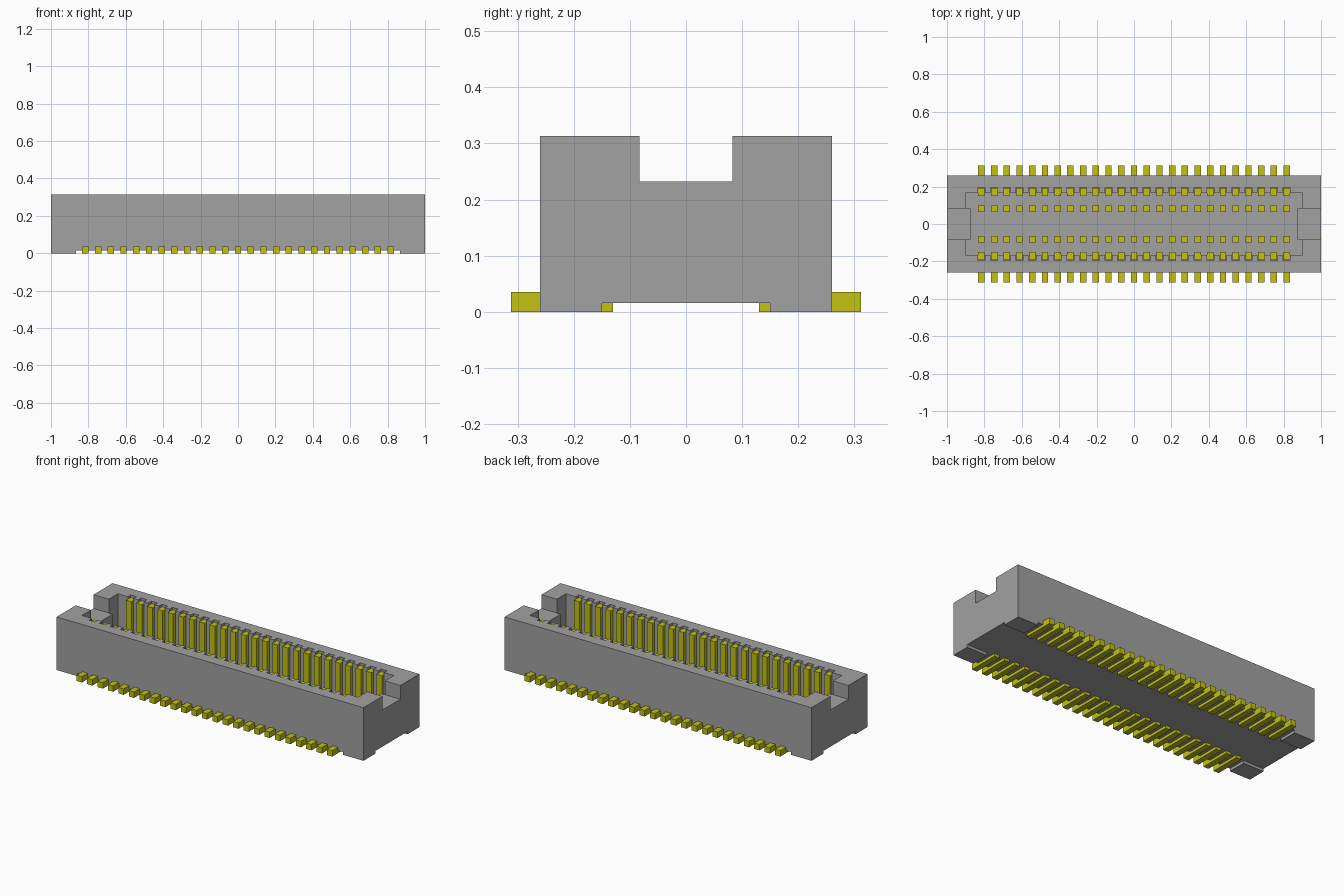
import bpy
import bmesh
from mathutils import Vector

old = bpy.data.objects.get("Cube")
if old:
    bpy.data.objects.remove(old, do_unlink=True)

PIN_COUNT, PITCH, PIN_W = 25, 0.068, 0.034
HALF_Y, TOP, FLOOR = 0.26, 0.313, 0.06
PIN_X = [(i - (PIN_COUNT - 1) / 2) * PITCH for i in range(PIN_COUNT)]


def material(name, color):
    m = bpy.data.materials.new(name)
    m.use_nodes = True
    m.diffuse_color = color
    m.node_tree.nodes["Principled BSDF"].inputs["Base Color"].default_value = color
    return m


def prism(bm, points, direction):
    """Extrude a closed outline along a direction."""
    face = bm.faces.new([bm.verts.new(p) for p in points])
    moved = bmesh.ops.extrude_face_region(bm, geom=[face])["geom"]
    verts = [g for g in moved if isinstance(g, bmesh.types.BMVert)]
    bmesh.ops.translate(bm, verts=verts, vec=Vector(direction))


def box(bm, lo, hi):
    corners = [(lo[0], lo[1]), (hi[0], lo[1]), (hi[0], hi[1]), (lo[0], hi[1])]
    prism(bm, [(x, y, lo[2]) for x, y in corners], (0, 0, hi[2] - lo[2]))


def finish(bm, name, mat=None):
    bmesh.ops.recalc_face_normals(bm, faces=bm.faces)
    mesh = bpy.data.meshes.new(name)
    bm.to_mesh(mesh)
    bm.free()
    obj = bpy.data.objects.new(name, mesh)
    bpy.context.collection.objects.link(obj)
    if mat:
        mesh.materials.append(mat)
    return obj


def cut(target, bm):
    """Subtract a shape from the target and discard the cutter."""
    cutter = finish(bm, "cutter")
    cutter.hide_render = True
    mod = target.modifiers.new("cut", "BOOLEAN")
    mod.operation = "DIFFERENCE"
    mod.solver = "EXACT"
    mod.object = cutter
    bpy.context.view_layer.objects.active = target
    bpy.ops.object.modifier_apply(modifier=mod.name)
    bpy.data.objects.remove(cutter, do_unlink=True)


gray = material("housing gray", (0.36, 0.36, 0.36, 1))
yellow = material("contact yellow", (0.54, 0.54, 0.006, 1))

# Housing block
bm = bmesh.new()
box(bm, (-1, -HALF_Y, 0), (1, HALF_Y, TOP))
housing = finish(bm, "housing", gray)

# Cavity with a contact slot per pin and a ledge at each end
wall, slot, half_slot = 0.167, 0.194, PIN_W / 2 + 0.002
side = [(-0.875, 0.083), (-0.9, 0.083), (-0.9, wall)]
for x in PIN_X:
    side += [(x - half_slot, wall), (x - half_slot, slot),
             (x + half_slot, slot), (x + half_slot, wall)]
side += [(0.9, wall), (0.9, 0.083), (0.875, 0.083)]
outline = side + [(-x, -y) for x, y in side]
bm = bmesh.new()
prism(bm, [(x, y, FLOOR) for x, y in outline], (0, 0, 0.4))
cut(housing, bm)

# Notches in the end walls
for s in (-1, 1):
    bm = bmesh.new()
    x0, x1 = sorted((s * 0.8, s * 1.1))
    box(bm, (x0, -0.083, 0.232), (x1, 0.083, 0.5))
    cut(housing, bm)

# Underside relief leaving four corner feet
for hx, hy in ((0.866, 0.4), (1.1, 0.15)):
    bm = bmesh.new()
    box(bm, (-hx, -hy, -0.1), (hx, hy, 0.016))
    cut(housing, bm)

# Contacts: solder tail, tall wall blade and short inner spring
profile = [(0.312, 0), (0.312, 0.035), (0.192, 0.035), (0.192, 0.3),
           (0.149, 0.3), (0.149, 0.05), (0.1, 0.05), (0.1, 0.13),
           (0.064, 0.13), (0.064, 0.03), (0.13, 0.03), (0.13, 0)]
for s, name in ((-1, "front_contacts"), (1, "back_contacts")):
    bm = bmesh.new()
    for x in PIN_X:
        prism(bm, [(x - PIN_W / 2, s * y, z) for y, z in profile], (PIN_W, 0, 0))
    finish(bm, name, yellow)
